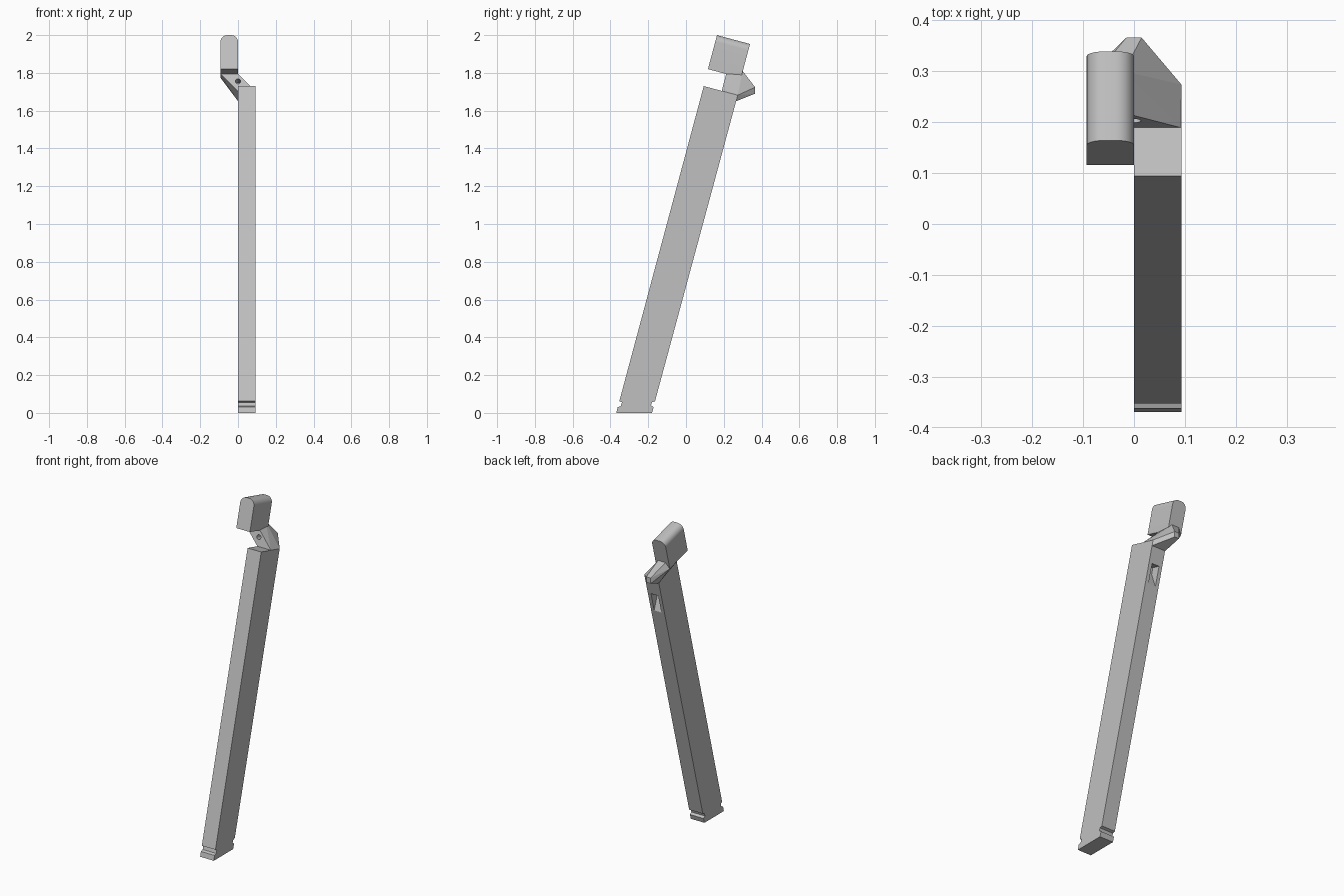
import bpy, bmesh
from math import sin, cos, pi, radians
from mathutils import Vector

if "Cube" in bpy.data.objects:
    bpy.data.objects.remove(bpy.data.objects["Cube"])

TILT = radians(15)
W = 0.093  # thickness of the post and of the head

grey = bpy.data.materials.new("light grey")
grey.use_nodes = True
colour = (0.53, 0.53, 0.53, 1)
grey.diffuse_color = colour
grey.node_tree.nodes["Principled BSDF"].inputs["Base Color"].default_value = colour


def leaned(x, v, u, origin):
    """Point at v across and u along the leaning post, measured from origin (y, z)."""
    return Vector((x, origin[0] + v * cos(TILT) + u * sin(TILT),
                   origin[1] - v * sin(TILT) + u * cos(TILT)))


def finish(name, bm):
    bmesh.ops.recalc_face_normals(bm, faces=bm.faces)
    mesh = bpy.data.meshes.new(name)
    bm.to_mesh(mesh)
    bm.free()
    mesh.materials.append(grey)
    obj = bpy.data.objects.new(name, mesh)
    bpy.context.collection.objects.link(obj)
    return obj


def loft(name, start, end):
    """Solid between two matching outlines."""
    bm = bmesh.new()
    a = [bm.verts.new(p) for p in start]
    b = [bm.verts.new(p) for p in end]
    bm.faces.new(a)
    bm.faces.new(b)
    for i in range(len(a)):
        j = (i + 1) % len(a)
        bm.faces.new((a[i], a[j], b[j], b[i]))
    return finish(name, bm)


def cut(obj, cutter):
    mod = obj.modifiers.new("cut", "BOOLEAN")
    mod.operation = "DIFFERENCE"
    mod.solver = "EXACT"
    mod.object = cutter
    cutter.hide_render = True
    cutter.hide_viewport = True
    cutter.display_type = "WIRE"


# Leaning post with a flat foot and a groove near the bottom on both edges
side = [(-0.369, 0), (-0.362, 0.03), (-0.345, 0.036), (-0.339, 0.056), (-0.353, 0.062),
        (0.094, 1.73), (0.274, 1.682),
        (-0.164, 0.062), (-0.18, 0.056), (-0.185, 0.04), (-0.171, 0.03), (-0.18, 0)]
post = loft("post", [(0, y, z) for y, z in side], [(W, y, z) for y, z in side])

# Ramped slot in the back edge of the post
back_top = (0.274, 1.682)
ramp = [(0.01, -0.13), (-0.055, -0.13), (-0.055, -0.17), (0, -0.25), (0.01, -0.25)]
slot = loft("slot_cutter", [leaned(0.022, v, u, back_top) for v, u in ramp],
            [leaned(0.071, v, u, back_top) for v, u in ramp])
cut(post, slot)

# Head block with rounded upper edges
base = (0.116, 1.82)
HEAD_H, HEAD_D, R = 0.186, 0.181, 0.036
outline = [(-W, 0), (0, 0)]
for centre, first in ((-R, 0), (R - W, pi / 2)):
    for i in range(9):
        t = first + i * pi / 16
        outline.append((centre + R * cos(t), HEAD_H - R + R * sin(t)))
head = loft("head", [leaned(x, 0, u, base) for x, u in outline],
            [leaned(x, HEAD_D, u, base) for x, u in outline])
bpy.context.view_layer.objects.active = head
head.select_set(True)
bpy.ops.object.shade_smooth_by_angle(angle=radians(30))
head.select_set(False)

# Faceted neck that steps sideways from the post to the head
points = []
for x in (-W, 0):
    points += [(x, 0.213, 1.795), (x, 0.291, 1.774)]
for x in (0, W):
    points += [(x, 0.189, 1.704), (x, 0.274, 1.682), (x, 0.266, 1.65)]
for x in (-0.015, 0.015):
    points += [(x, 0.366, 1.724), (x, 0.366, 1.69)]
points += [(-0.07, 0.3, 1.81), (-0.02, 0.3, 1.81)]
bm = bmesh.new()
for p in points:
    bm.verts.new(p)
hull = bmesh.ops.convex_hull(bm, input=bm.verts)
bmesh.ops.delete(bm, geom=list({g for g in hull["geom_interior"] + hull["geom_unused"]
                                if isinstance(g, bmesh.types.BMVert)}), context="VERTS")
bmesh.ops.dissolve_limit(bm, angle_limit=radians(2), verts=bm.verts, edges=bm.edges)
neck = finish("neck", bm)

# Small round hole in the front of the neck
hole_at = (0.205, 1.755)
ring = [(0.014 * cos(i * pi / 8), 0.014 * sin(i * pi / 8)) for i in range(16)]
hole = loft("hole_cutter", [leaned(x, -0.05, u, hole_at) for x, u in ring],
            [leaned(x, 0.08, u, hole_at) for x, u in ring])
cut(neck, hole)
